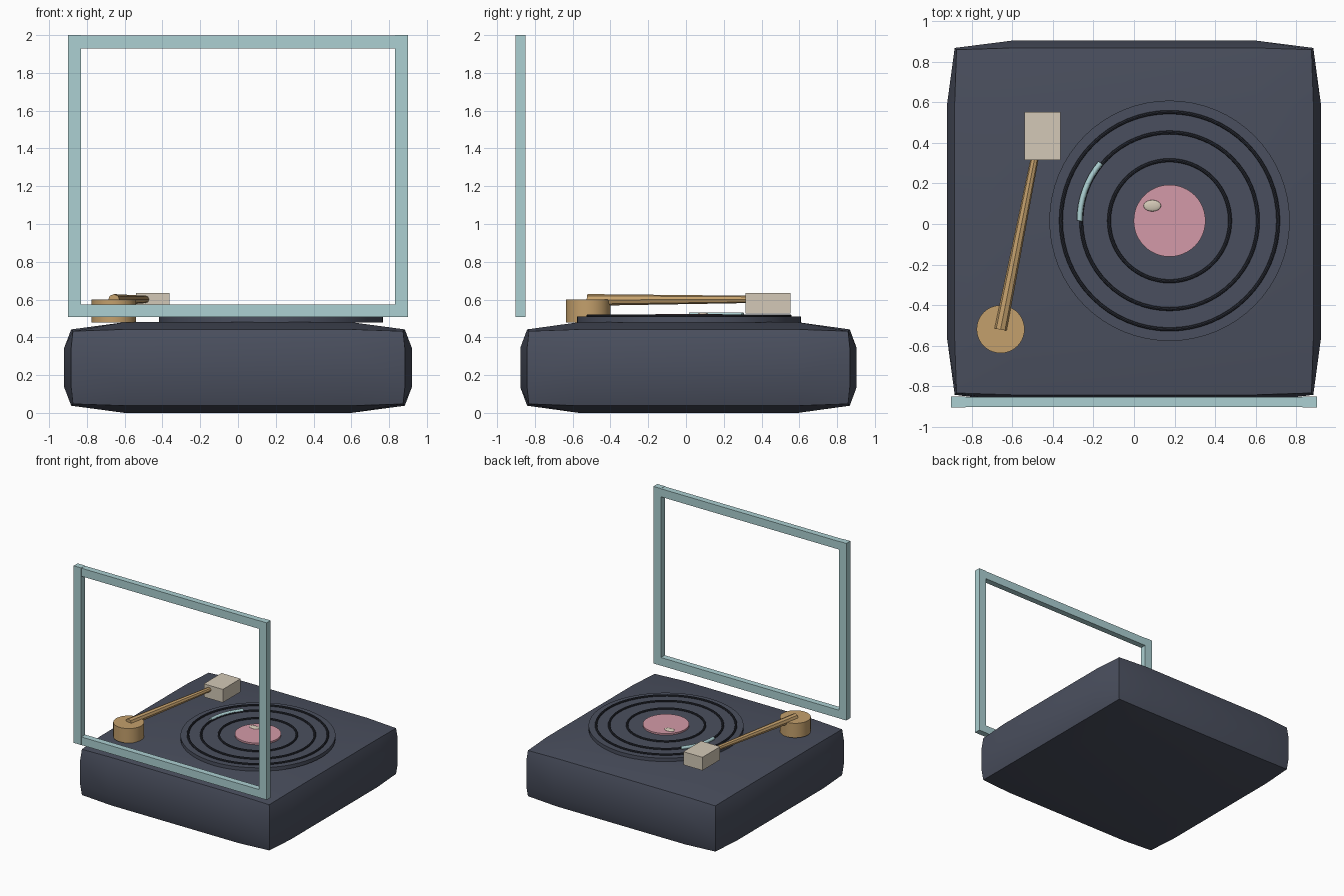
import bpy, bmesh, math
from mathutils import Vector

if "Cube" in bpy.data.objects:
    bpy.data.objects.remove(bpy.data.objects["Cube"])


def material(name, r, g, b):
    m = bpy.data.materials.new(name)
    lin = [((c / 255 + 0.055) / 1.055) ** 2.4 for c in (r, g, b)]
    m.diffuse_color = (*lin, 1)
    m.use_nodes = True
    m.node_tree.nodes["Principled BSDF"].inputs["Base Color"].default_value = m.diffuse_color
    return m


SLATE = material("slate", 74, 79, 94)
DARK = material("dark_groove", 40, 43, 52)
GOLD = material("brass", 196, 160, 108)
CREAM = material("cream", 212, 201, 183)
PINK = material("label_pink", 212, 154, 168)
TEAL = material("pale_teal", 172, 208, 210)


def finish(name, mat, smooth=True):
    ob = bpy.context.object
    ob.name = name
    ob.data.materials.append(mat)
    if smooth:
        bpy.ops.object.shade_smooth_by_angle(angle=math.radians(30))
    return ob


def box(name, mat, lo, hi):
    lo, hi = Vector(lo), Vector(hi)
    bpy.ops.mesh.primitive_cube_add(size=1, location=(lo + hi) / 2)
    bpy.context.object.scale = hi - lo
    return finish(name, mat, False)


def disc(name, mat, x, y, r, z0, z1, n=64):
    bpy.ops.mesh.primitive_cylinder_add(vertices=n, radius=r, depth=z1 - z0,
                                        location=(x, y, (z0 + z1) / 2))
    return finish(name, mat)


# Cushioned body: each side is a 3 x 3 patch that bulges past its edges
def cushion_body():
    half = Vector((0.92, 0.89, 0.24))
    inner = Vector((0.60, 0.58, 0.105))
    inset = Vector((0.037, 0.036, 0.038))

    def place(key):
        outer = [abs(k) == 2 for k in key]
        count = sum(outer)
        pull = {1: 0, 2: 1, 3: 1.25}[count]
        p = [math.copysign(half[a] - inset[a] * pull if outer[a] else inner[a], key[a])
             for a in range(3)]
        return Vector(p) + Vector((0, 0.013, 0.24))

    bm = bmesh.new()
    verts = {}
    levels = (-2, -1, 1, 2)
    for axis in range(3):
        u, v = (axis + 1) % 3, (axis + 2) % 3
        for side in (-2, 2):
            for i in range(3):
                for j in range(3):
                    loop = []
                    for di, dj in ((0, 0), (1, 0), (1, 1), (0, 1)):
                        key = [0, 0, 0]
                        key[axis], key[u], key[v] = side, levels[i + di], levels[j + dj]
                        key = tuple(key)
                        if key not in verts:
                            verts[key] = bm.verts.new(place(key))
                        loop.append(verts[key])
                    bm.faces.new(loop if side > 0 else loop[::-1])
    mesh = bpy.data.meshes.new("body")
    bm.to_mesh(mesh)
    bm.free()
    ob = bpy.data.objects.new("body", mesh)
    bpy.context.collection.objects.link(ob)
    bpy.context.view_layer.objects.active = ob
    ob.select_set(True)
    finish("body", SLATE)


cushion_body()

# Platter, raised groove rings and centre label
CX, CY = 0.175, 0.016
disc("platter", SLATE, CX, CY, 0.592, 0.478, 0.509)
for i, r in enumerate((0.535, 0.435, 0.298)):
    bpy.ops.mesh.primitive_torus_add(major_radius=r, minor_radius=0.009, major_segments=64,
                                     minor_segments=8, location=(CX, CY, 0.513))
    finish(f"groove_ring_{i + 1}", DARK)
disc("label", PINK, CX, CY, 0.177, 0.505, 0.523, 48)

# Small oval bead on the label
bpy.ops.mesh.primitive_uv_sphere_add(segments=20, ring_count=10, location=(0.09, 0.09, 0.523))
bpy.context.object.scale = (0.043, 0.028, 0.009)
finish("label_bead", CREAM)

# Pale arc along the middle groove
curve = bpy.data.curves.new("shine_arc", "CURVE")
curve.dimensions = "3D"
curve.bevel_depth = 0.014
curve.bevel_resolution = 1
curve.use_fill_caps = True
spline = curve.splines.new("POLY")
spline.points.add(8)
for i, pt in enumerate(spline.points):
    a = math.radians(180 - 40 * i / 8)
    pt.co = (CX + 0.443 * math.cos(a), CY + 0.443 * math.sin(a), 0.519, 1)
arc = bpy.data.objects.new("shine_arc", curve)
bpy.context.collection.objects.link(arc)
curve.materials.append(TEAL)

# Tonearm: pivot, tapered arm and head block
disc("arm_pivot", GOLD, -0.657, -0.518, 0.118, 0.478, 0.6, 40)
a, b = Vector((-0.657, -0.52, 0.598)), Vector((-0.482, 0.36, 0.601))
bpy.ops.mesh.primitive_cone_add(vertices=8, radius1=0.031, radius2=0.019,
                                depth=(b - a).length, location=(a + b) / 2,
                                rotation=(b - a).to_track_quat("Z", "Y").to_euler())
finish("tonearm", GOLD, False)
box("arm_head", CREAM, (-0.54, 0.315, 0.525), (-0.362, 0.552, 0.636))

# Open lid frame
Y0, Y1 = -0.903, -0.85
for side, x in (("left", -0.865), ("right", 0.865)):
    box(f"lid_{side}_bar", TEAL, (x - 0.035, Y0, 0.507), (x + 0.035, Y1, 2.0))
for side, z in (("bottom", 0.507), ("top", 1.93)):
    box(f"lid_{side}_bar", TEAL, (-0.835, Y0 + 0.001, z), (0.835, Y1 - 0.001, z + 0.068))
